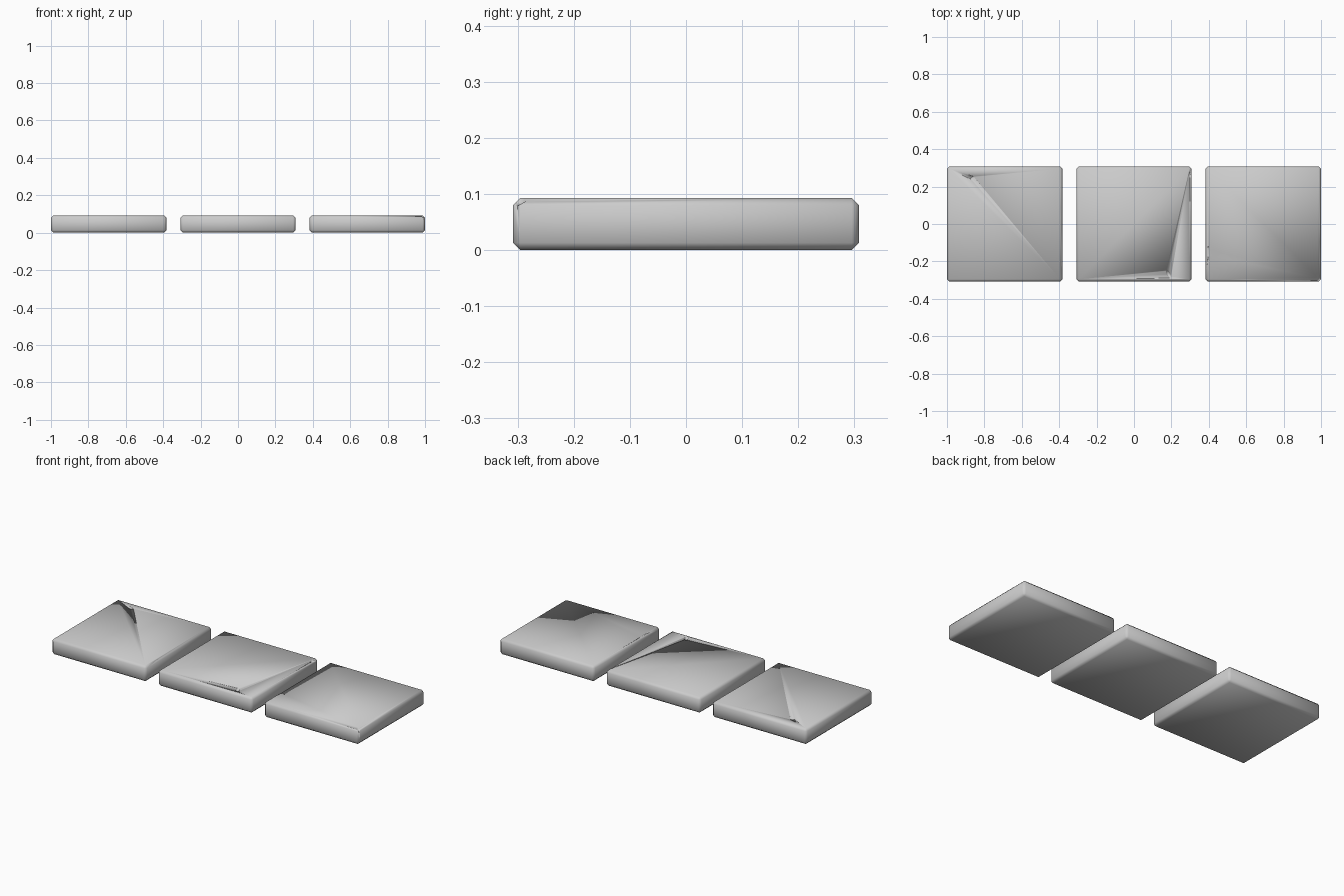
import bpy, bmesh
from mathutils import Matrix, Vector, Euler

if "Cube" in bpy.data.objects:
    bpy.data.objects.remove(bpy.data.objects["Cube"])

SIZE, HEIGHT, PITCH = 0.617, 0.093, 0.6915


def finish(bm, name):
    for f in bm.faces:
        f.smooth = True
    me = bpy.data.meshes.new(name)
    bm.to_mesh(me)
    bm.free()
    ob = bpy.data.objects.new(name, me)
    bpy.context.collection.objects.link(ob)
    return ob


def slab(name, x):
    """Square stone slab with softly chamfered edges."""
    bm = bmesh.new()
    bmesh.ops.create_cube(bm, size=1)
    bmesh.ops.scale(bm, vec=(SIZE, SIZE, HEIGHT), verts=bm.verts)
    bmesh.ops.translate(bm, vec=(x, 0, HEIGHT / 2), verts=bm.verts)
    bmesh.ops.bevel(bm, geom=bm.edges[:], offset=0.013, segments=1,
                    affect='EDGES')
    return finish(bm, name)


def chip(tile, loc, size, turn=0):
    """Small faceted piece knocked out of a slab."""
    bm = bmesh.new()
    bmesh.ops.create_icosphere(bm, subdivisions=1, radius=1)
    m = (Matrix.Translation(Vector(loc)) @ Euler((0, 0, turn)).to_matrix().to_4x4()
         @ Matrix.Diagonal((*size, 1)))
    bmesh.ops.transform(bm, matrix=m, verts=bm.verts)
    cutter = finish(bm, "chip_cutter")
    cutter.hide_render = True
    cutter.hide_viewport = True
    mod = tile.modifiers.new("chip", 'BOOLEAN')
    mod.operation = 'DIFFERENCE'
    mod.solver = 'EXACT'
    mod.object = cutter


# Row of three slabs
left = slab("left_slab", -PITCH)
middle = slab("middle_slab", 0)
right = slab("right_slab", PITCH)

# Worn edges and pits
chip(left, (-0.380, -0.19, 0.094), (0.014, 0.08, 0.014))
chip(left, (-0.865, 0.247, 0.094), (0.014, 0.006, 0.004), 0.6)
chip(middle, (0.185, -0.268, 0.095), (0.012, 0.028, 0.012), 0.5)
chip(middle, (0.302, 0.262, 0.094), (0.012, 0.02, 0.010))
chip(right, (0.396, -0.15, 0.094), (0.004, 0.045, 0.006))
chip(right, (0.995, -0.30, 0.092), (0.016, 0.016, 0.014))
